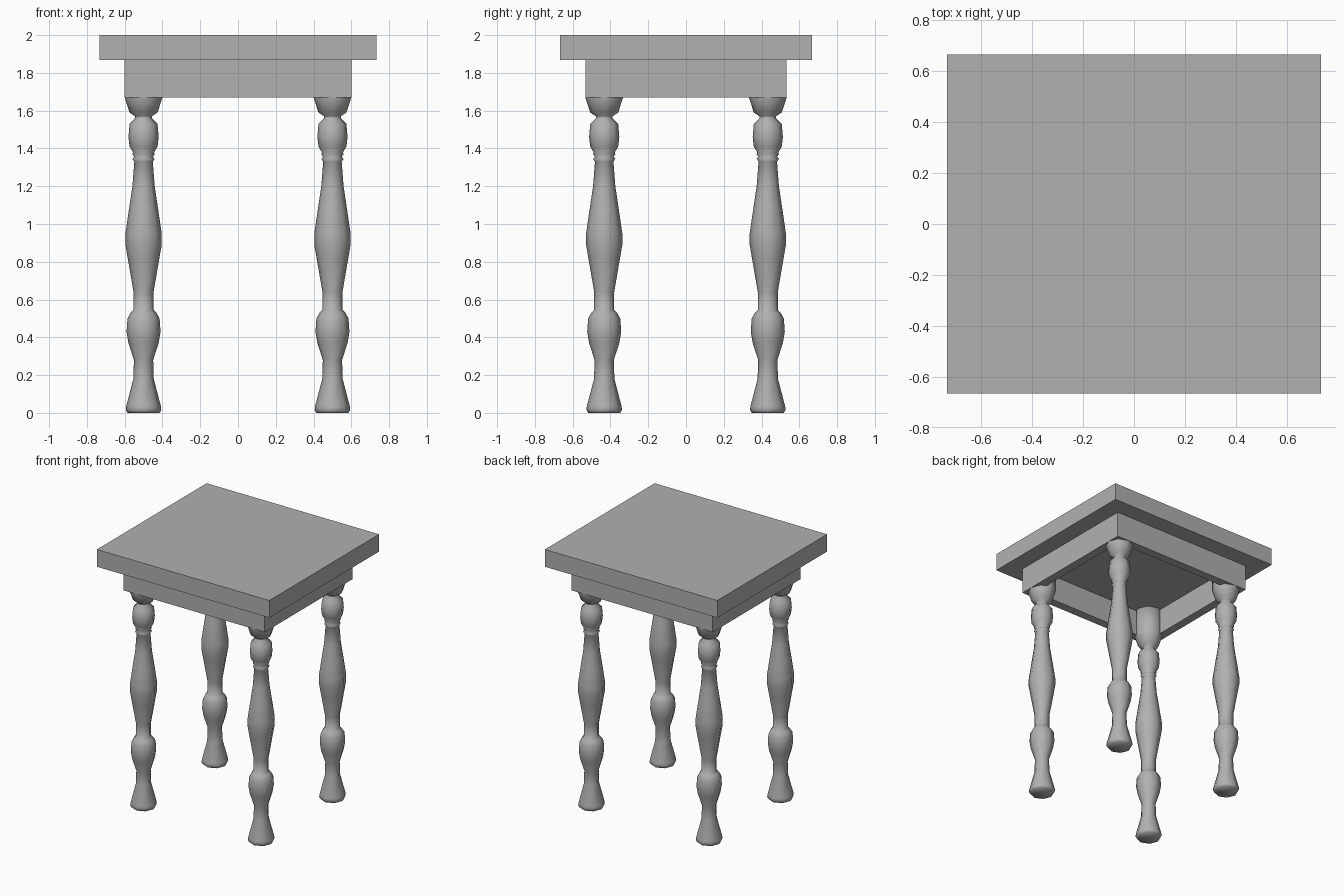
import bpy, bmesh, math

if "Cube" in bpy.data.objects:
    bpy.data.objects.remove(bpy.data.objects["Cube"])

# Mid-grey finish shared by all parts
grey = bpy.data.materials.new("grey_finish")
grey.diffuse_color = (0.44, 0.44, 0.44, 1)
grey.use_nodes = True
grey.node_tree.nodes["Principled BSDF"].inputs["Base Color"].default_value = grey.diffuse_color

def mesh_object(name, bm):
    bmesh.ops.recalc_face_normals(bm, faces=bm.faces)
    me = bpy.data.meshes.new(name)
    bm.to_mesh(me)
    bm.free()
    me.materials.append(grey)
    ob = bpy.data.objects.new(name, me)
    bpy.context.collection.objects.link(ob)
    return ob

def box(name, x0, x1, y0, y1, z0, z1):
    bm = bmesh.new()
    bmesh.ops.create_cube(bm, size=1)
    for v in bm.verts:
        v.co = ((x0 + x1) / 2 + v.co.x * (x1 - x0),
                (y0 + y1) / 2 + v.co.y * (y1 - y0),
                (z0 + z1) / 2 + v.co.z * (z1 - z0))
    return mesh_object(name, bm)

# Table top
box("table_top", -0.733, 0.733, -0.666, 0.666, 1.867, 2.0)

# Hollow apron: rectangular frame below the top
AX, AY, T, Z0, Z1 = 0.6, 0.533, 0.067, 1.67, 1.867
bm = bmesh.new()
rings = []
for hx, hy, z in ((AX, AY, Z0), (AX, AY, Z1), (AX - T, AY - T, Z1), (AX - T, AY - T, Z0)):
    rings.append([bm.verts.new((sx * hx, sy * hy, z))
                  for sx, sy in ((-1, -1), (1, -1), (1, 1), (-1, 1))])
for i in range(4):
    a, b = rings[i], rings[(i + 1) % 4]
    for j in range(4):
        k = (j + 1) % 4
        bm.faces.new((a[j], a[k], b[k], b[j]))
mesh_object("apron", bm)

# Turned leg profile: (radius, height)
PROFILE = [(0.085, 0), (0.094, 0.015), (0.092, 0.035), (0.054, 0.18), (0.051, 0.28),
           (0.08, 0.37), (0.09, 0.43), (0.085, 0.5), (0.068, 0.53), (0.053, 0.545),
           (0.053, 0.64), (0.084, 0.82), (0.096, 0.89), (0.096, 0.95), (0.077, 1.08),
           (0.059, 1.2), (0.049, 1.33), (0.059, 1.345), (0.049, 1.355), (0.059, 1.37),
           (0.056, 1.38), (0.074, 1.41), (0.08, 1.46), (0.074, 1.53), (0.044, 1.56),
           (0.044, 1.57), (0.074, 1.59), (0.1, 1.67), (0.1, 1.867)]
SIDES = 8

def leg(name, cx, cy):
    bm = bmesh.new()
    rings = [[bm.verts.new((cx + r * math.cos(math.tau * i / SIDES),
                            cy + r * math.sin(math.tau * i / SIDES), z))
              for i in range(SIDES)] for r, z in PROFILE]
    for a, b in zip(rings, rings[1:]):
        for i in range(SIDES):
            k = (i + 1) % SIDES
            bm.faces.new((a[i], a[k], b[k], b[i]))
    bm.faces.new(rings[0])
    bm.faces.new(rings[-1])
    for f in bm.faces:
        f.smooth = True
    mesh_object(name, bm)

# Four legs
for yn, y in (("front", -0.433), ("back", 0.433)):
    for xn, x in (("left", -0.5), ("right", 0.5)):
        leg(f"{yn}_{xn}_leg", x, y)
